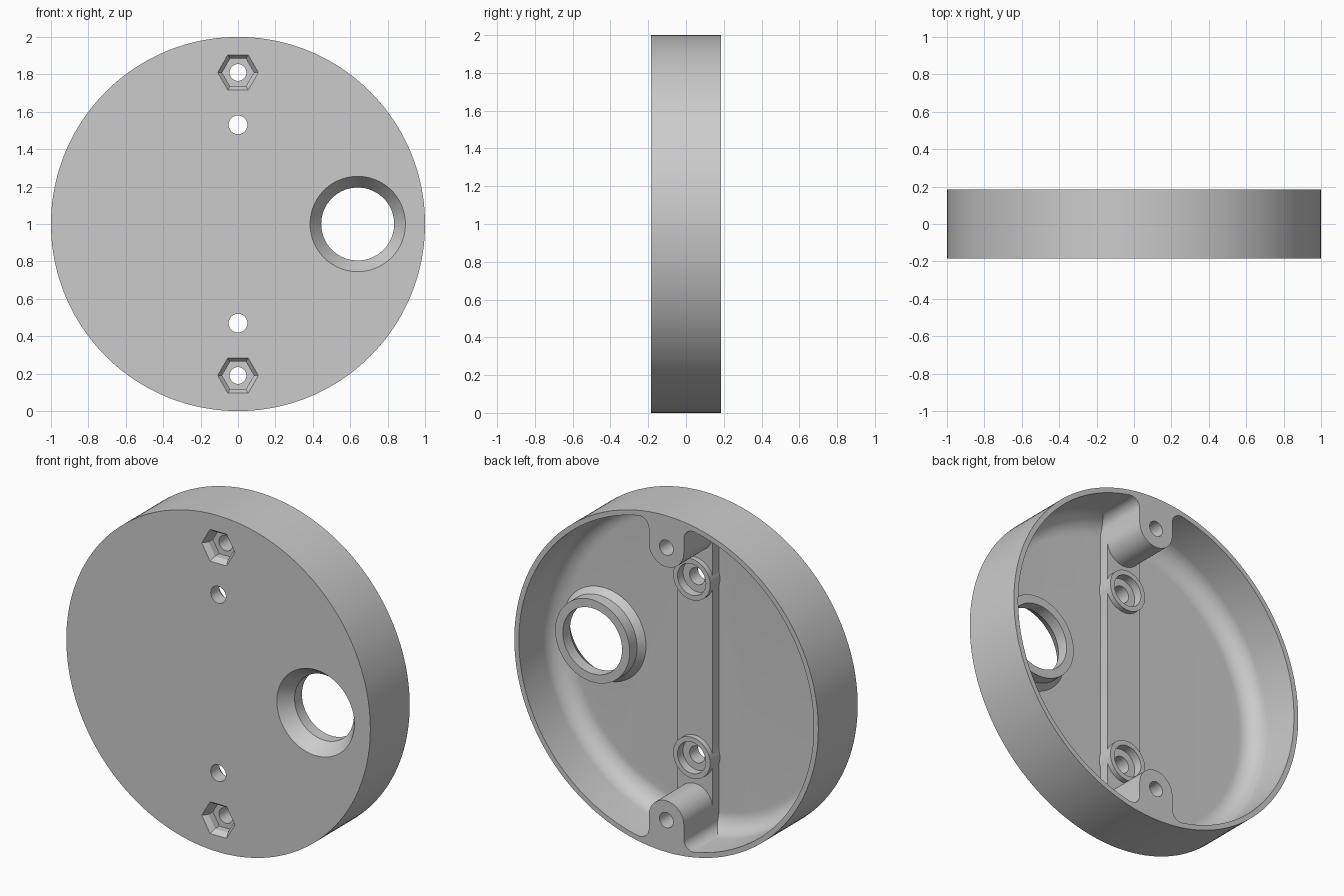
import bpy, bmesh, math
from mathutils import Matrix

cube = bpy.data.objects.get("Cube")
if cube:
    bpy.data.objects.remove(cube)

FRONT, BACK, FLOOR = -0.185, 0.185, -0.145
R, R_IN = 1.0, 0.97
BOSS_Z, BOSS_R = 0.81, 0.115

grey = bpy.data.materials.new("plain grey")
grey.use_nodes = True
COLOUR = (0.6, 0.6, 0.6, 1)
grey.diffuse_color = COLOUR
grey.node_tree.nodes["Principled BSDF"].inputs["Base Color"].default_value = COLOUR


def finish(name, bm):
    bmesh.ops.remove_doubles(bm, verts=bm.verts, dist=1e-5)
    bmesh.ops.recalc_face_normals(bm, faces=bm.faces)
    mesh = bpy.data.meshes.new(name)
    bm.to_mesh(mesh)
    bm.free()
    mesh.materials.append(grey)
    ob = bpy.data.objects.new(name, mesh)
    bpy.context.collection.objects.link(ob)
    return ob


def lathe(name, profile, x=0, z=0, steps=64, turn=0):
    """Stack (radius, y) rings around the y axis and cap both ends."""
    bm = bmesh.new()
    rings = []
    for r, y in profile:
        angles = [turn + math.tau * i / steps for i in range(steps)]
        rings.append([bm.verts.new((x + r * math.cos(a), y, 1 + z + r * math.sin(a)))
                      for a in angles])
    for a, b in zip(rings, rings[1:]):
        for i in range(steps):
            j = (i + 1) % steps
            bm.faces.new((a[i], a[j], b[j], b[i]))
    bm.faces.new(rings[0])
    bm.faces.new(rings[-1])
    return finish(name, bm)


def prism(name, outline, y0, y1):
    """Extrude an (x, z) outline from y0 to y1."""
    bm = bmesh.new()
    face = bm.faces.new([bm.verts.new((x, y0, 1 + z)) for x, z in outline])
    new = bmesh.ops.extrude_face_region(bm, geom=[face])["geom"]
    bmesh.ops.translate(bm, vec=(0, y1 - y0, 0),
                        verts=[v for v in new if isinstance(v, bmesh.types.BMVert)])
    return finish(name, bm)


def arc(cx, cz, r, a0, a1, n):
    return [(cx + r * math.cos(a0 + (a1 - a0) * i / n),
             cz + r * math.sin(a0 + (a1 - a0) * i / n)) for i in range(n + 1)]


# Dished disc with a rounded inner corner
f = 0.11
inner = [(R_IN - f + f * math.cos(a), FLOOR + f - f * math.sin(a))
         for a in [math.pi / 2 * i / 12 for i in range(13)]]
body = lathe("round_housing", [(R, FRONT), (R, BACK), (R_IN, BACK)] + inner, steps=160)
# Front disc face and dish floor are the two end caps

additions, cutters = [], []

# Screw bosses flaring into the wall
f = 0.06
fx = BOSS_R + f
fz = math.sqrt((R_IN - f) ** 2 - fx ** 2)
tangent = math.atan2(fz, fx)
half = arc(0, BOSS_Z, BOSS_R, -math.pi / 2, 0, 14) + arc(fx, fz, f, math.pi, tangent, 10)
outer = arc(0, 0, 0.985, tangent, math.pi / 2, 10)
right_side = half + outer
boss_outline = right_side + [(-x, z) for x, z in reversed(right_side[1:-1])]

for side, label in ((1, "upper"), (-1, "lower")):
    additions.append(prism(label + "_boss", [(x, side * z) for x, z in boss_outline],
                           -0.165, BACK))
    # Counterbored cup on the strip
    cup_z = side * 0.53
    additions.append(lathe(label + "_cup", [(0.122, -0.165), (0.122, -0.053)], z=cup_z))
    cutters.append(lathe(label + "_cup_bore", [(0.093, -0.105), (0.093, 0)], z=cup_z))
    cutters.append(lathe(label + "_cup_hole", [(0.05, -0.3), (0.05, 0)], z=cup_z, steps=40))
    # Hexagonal nut pocket with a tapered mouth
    nut_z = side * BOSS_Z
    cutters.append(lathe(label + "_nut_pocket",
                         [(0.125, -0.205), (0.109, FRONT), (0.085, -0.155), (0.085, -0.115)],
                         z=nut_z, steps=6))
    cutters.append(lathe(label + "_screw_hole", [(0.045, -0.3), (0.045, 0.3)],
                         z=nut_z, steps=40))

# Raised strip across the floor
additions.append(prism("centre_strip", [(-0.115, -0.965), (0.115, -0.965),
                                        (0.115, 0.965), (-0.115, 0.965)], -0.165, -0.085))

# Cable opening: tapered collar with a tapered mouth
additions.append(lathe("collar", [(0.29, -0.165), (0.245, -0.104), (0.245, -0.035)],
                       x=0.64, steps=80))
cutters.append(lathe("collar_opening", [(0.27, -0.205), (0.255, FRONT), (0.195, -0.104),
                                        (0.195, 0.1)], x=0.64, steps=80))

# Join the parts, then cut the openings
bpy.context.view_layer.objects.active = body
for ob, operation in [(o, "UNION") for o in additions] + [(o, "DIFFERENCE") for o in cutters]:
    mod = body.modifiers.new(ob.name, "BOOLEAN")
    mod.operation = operation
    mod.solver = "EXACT"
    mod.object = ob
    bpy.ops.object.modifier_apply(modifier=mod.name)
    bpy.data.objects.remove(ob)

bpy.ops.object.select_all(action="DESELECT")
body.select_set(True)
bpy.ops.object.shade_smooth_by_angle(angle=math.radians(25))
